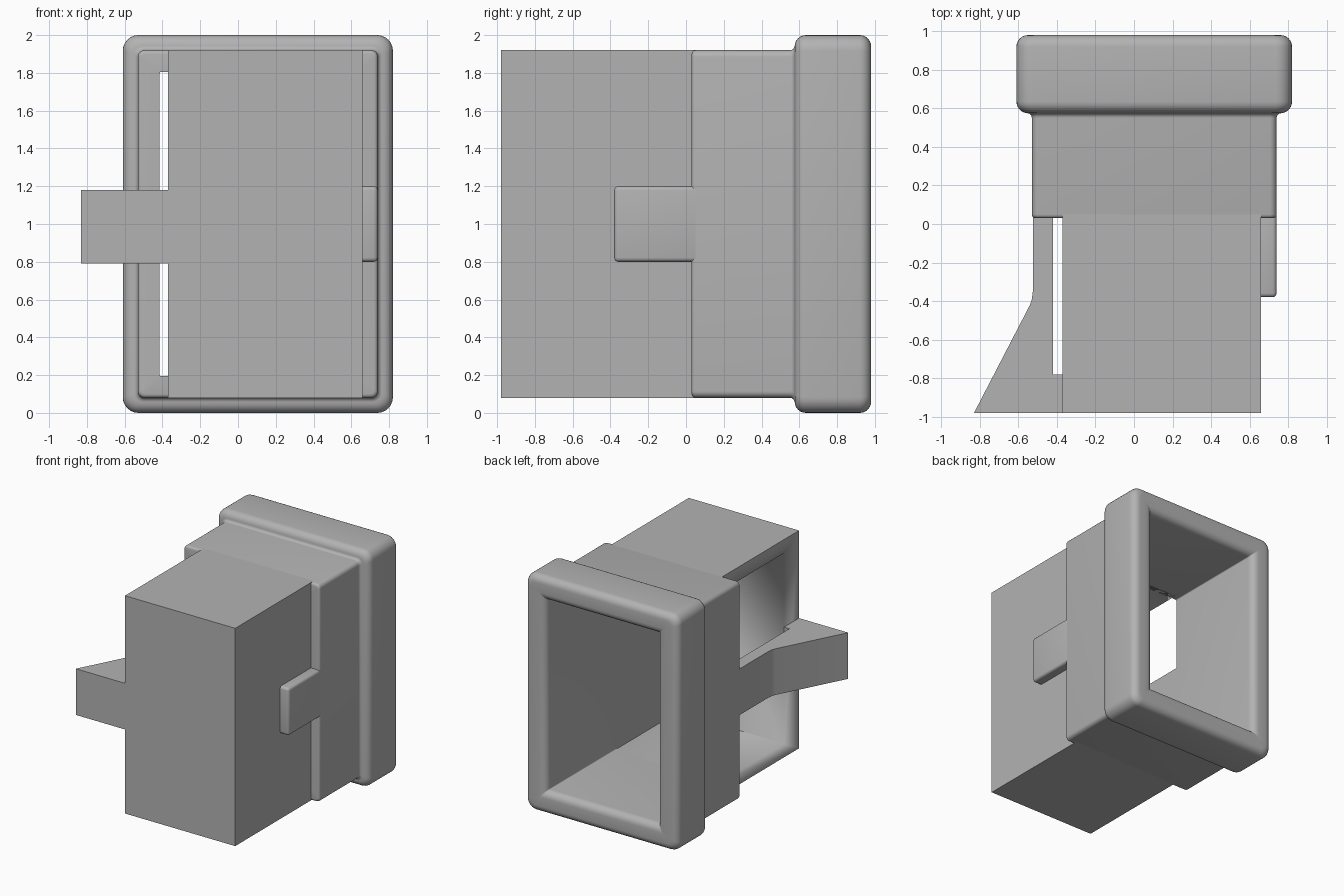
import bpy, bmesh, math
from mathutils import Vector

cube = bpy.data.objects.get("Cube")
if cube:
    bpy.data.objects.remove(cube, do_unlink=True)

grey = bpy.data.materials.new("plain_grey")
grey.use_nodes = True
grey.diffuse_color = (0.45, 0.45, 0.45, 1)
grey.node_tree.nodes["Principled BSDF"].inputs["Base Color"].default_value = (0.45, 0.45, 0.45, 1)


def finish(name, bm):
    """Turn a bmesh into a named, coloured object with sharp-edge smoothing."""
    bmesh.ops.recalc_face_normals(bm, faces=bm.faces)
    mesh = bpy.data.meshes.new(name)
    bm.to_mesh(mesh)
    bm.free()
    obj = bpy.data.objects.new(name, mesh)
    bpy.context.collection.objects.link(obj)
    mesh.materials.append(grey)
    bpy.ops.object.select_all(action='DESELECT')
    obj.select_set(True)
    bpy.context.view_layer.objects.active = obj
    bpy.ops.object.shade_smooth_by_angle(angle=math.radians(35))
    return obj


def box(name, low, high, bevel=0):
    bm = bmesh.new()
    bmesh.ops.create_cube(bm, size=1)
    low, high = Vector(low), Vector(high)
    for v in bm.verts:
        v.co = Vector(a + (b - a) * (t + 0.5) for a, b, t in zip(low, high, v.co))
    if bevel:
        bmesh.ops.bevel(bm, geom=bm.edges[:], offset=bevel, segments=4,
                        profile=0.5, affect='EDGES')
    return finish(name, bm)


def arc(cx, cy, r, start, end, steps=6):
    angles = [math.radians(start + (end - start) * i / steps) for i in range(steps + 1)]
    return [(cx + r * math.cos(a), cy + r * math.sin(a)) for a in angles]


# Collar and rim: rounded rectangles lofted along a closed wall section
X0, X1, Z0, Z1 = -0.53, 0.74, 0.08, 1.92
WALL = 0.115


def ring(y, off):
    r = max(0.008, 0.035 + off * 0.6)
    corners = [(X1 + off - r, Z1 + off - r, 0), (X0 - off + r, Z1 + off - r, 90),
               (X0 - off + r, Z0 - off + r, 180), (X1 + off - r, Z0 - off + r, 270)]
    return [(x, y, z) for cx, cz, a in corners for x, z in arc(cx, cz, r, a, a + 90)]


section = [(0.03, -WALL)]
section += arc(0.05, -0.02, 0.02, 180, 90, 4)      # front edge of the collar
section += arc(0.55, 0.025, 0.025, 270, 360)       # fillet into the rim
section += arc(0.635, 0.02, 0.06, 180, 90)         # rim front edge
section += arc(0.92, 0.02, 0.06, 90, 0)            # rim back edge
section += arc(0.92, -WALL + 0.06, 0.06, 0, -90)   # lip of the opening

bm = bmesh.new()
rings = [[bm.verts.new(p) for p in ring(y, off)] for y, off in section]
for i, a in enumerate(rings):
    b = rings[(i + 1) % len(rings)]
    for j in range(len(a)):
        k = (j + 1) % len(a)
        bm.faces.new((a[j], a[k], b[k], b[j]))
finish("collar_and_rim", bm)

# Housing, hollowed from the back so that its latch side is open
housing = box("housing", (-0.37, -0.98, Z0), (0.66, 0.07, Z1))
cutter = box("cavity_cutter", (X0 + WALL, -0.78, Z0 + WALL), (X1 - WALL, 1.2, Z1 - WALL))
cutter.hide_render = True
cut = housing.modifiers.new("cavity", 'BOOLEAN')
cut.operation = 'DIFFERENCE'
cut.solver = 'EXACT'
cut.object = cutter
bpy.context.view_layer.objects.active = housing
bpy.ops.object.modifier_apply(modifier=cut.name)
bpy.data.objects.remove(cutter, do_unlink=True)

# Latch arm: a top outline extruded upwards
outline = [(-0.37, -0.98), (-0.83, -0.98), (-0.54, -0.42), (-0.53, -0.39), (-0.525, -0.35),
           (-0.525, 0.06), (-0.42, 0.06), (-0.42, -0.78), (-0.37, -0.78)]
bm = bmesh.new()
face = bm.faces.new([bm.verts.new((x, y, 0.79)) for x, y in outline])
top = bmesh.ops.extrude_face_region(bm, geom=[face])["geom"]
bmesh.ops.translate(bm, vec=(0, 0, 0.39),
                    verts=[v for v in top if isinstance(v, bmesh.types.BMVert)])
finish("latch_arm", bm)

# Rounded key on the opposite side
box("side_key", (0.63, -0.38, 0.8), (0.74, 0.12, 1.2), bevel=0.022)
